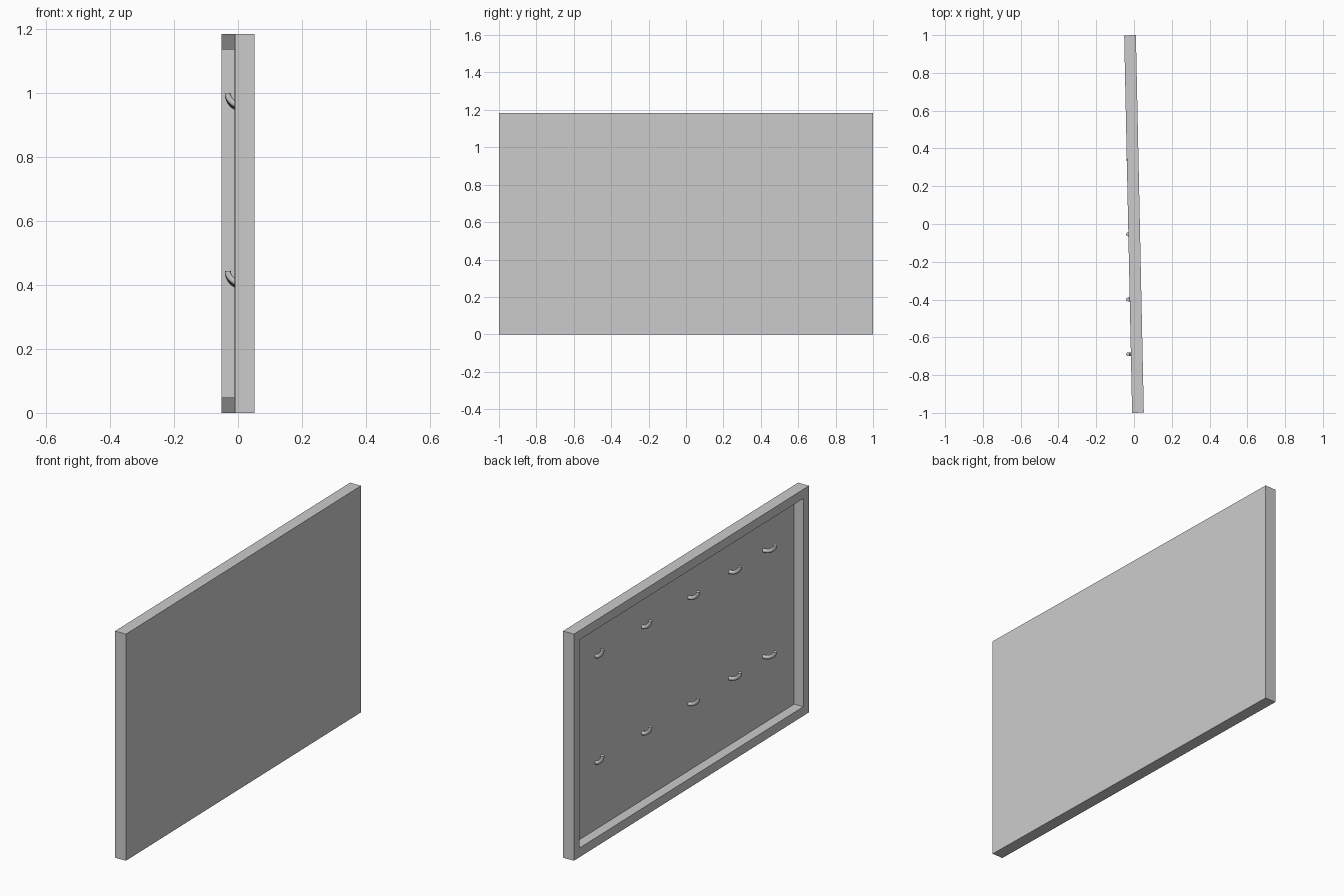
import bpy, bmesh
from math import sin, cos, pi
from mathutils import Matrix

if "Cube" in bpy.data.objects:
    bpy.data.objects.remove(bpy.data.objects["Cube"])

TILT = 0.021                      # slight turn of the board about z
L, H, T = 1.999, 1.183, 0.062     # length, height, thickness
RIM, DEPTH = 0.068, 0.052         # rim width and recess depth
FLOOR = -T / 2 + DEPTH


def link(name, data):
    ob = bpy.data.objects.new(name, data)
    bpy.context.collection.objects.link(ob)
    return ob


# board: slab with its back face inset and pushed in, leaving a raised rim
bm = bmesh.new()
bmesh.ops.create_cube(bm, size=1, matrix=Matrix.Diagonal((T, L, H, 1)))
bm.normal_update()
back = min(bm.faces, key=lambda f: f.normal.x)
bmesh.ops.inset_region(bm, faces=[back], thickness=RIM)
walls = bmesh.ops.extrude_discrete_faces(bm, faces=[back])
bmesh.ops.translate(bm, verts=walls["faces"][0].verts, vec=(DEPTH, 0, 0))
bmesh.ops.recalc_face_normals(bm, faces=bm.faces)
mesh = bpy.data.meshes.new("board")
bm.to_mesh(mesh)
bm.free()
board = link("board", mesh)
board.location.z = H / 2
board.rotation_euler.z = TILT


# hook: round bar curving out of the recess floor and turning up
def hook(name, y, z_top, tip_x=-0.032, drop=0.046, radius=0.01):
    base_x = FLOOR - TILT * y + 0.002
    reach = base_x - tip_x
    curve = bpy.data.curves.new(name, 'CURVE')
    curve.dimensions = '3D'
    curve.bevel_depth = radius
    curve.bevel_resolution = 3
    curve.use_fill_caps = True
    n = 10
    sp = curve.splines.new('POLY')
    sp.points.add(n)
    for i, p in enumerate(sp.points):
        a = pi / 2 * i / n
        p.co = (base_x - reach * sin(a), y, z_top - drop * cos(a), 1)
    sp.use_smooth = True
    link(name, curve)


# two rows of five hooks
for row, z_top in (("lower", 0.443), ("upper", 0.998)):
    for i, y in enumerate((0.735, 0.34, -0.055, -0.4, -0.69)):
        hook(f"{row}_hook_{i + 1}", y, z_top)
